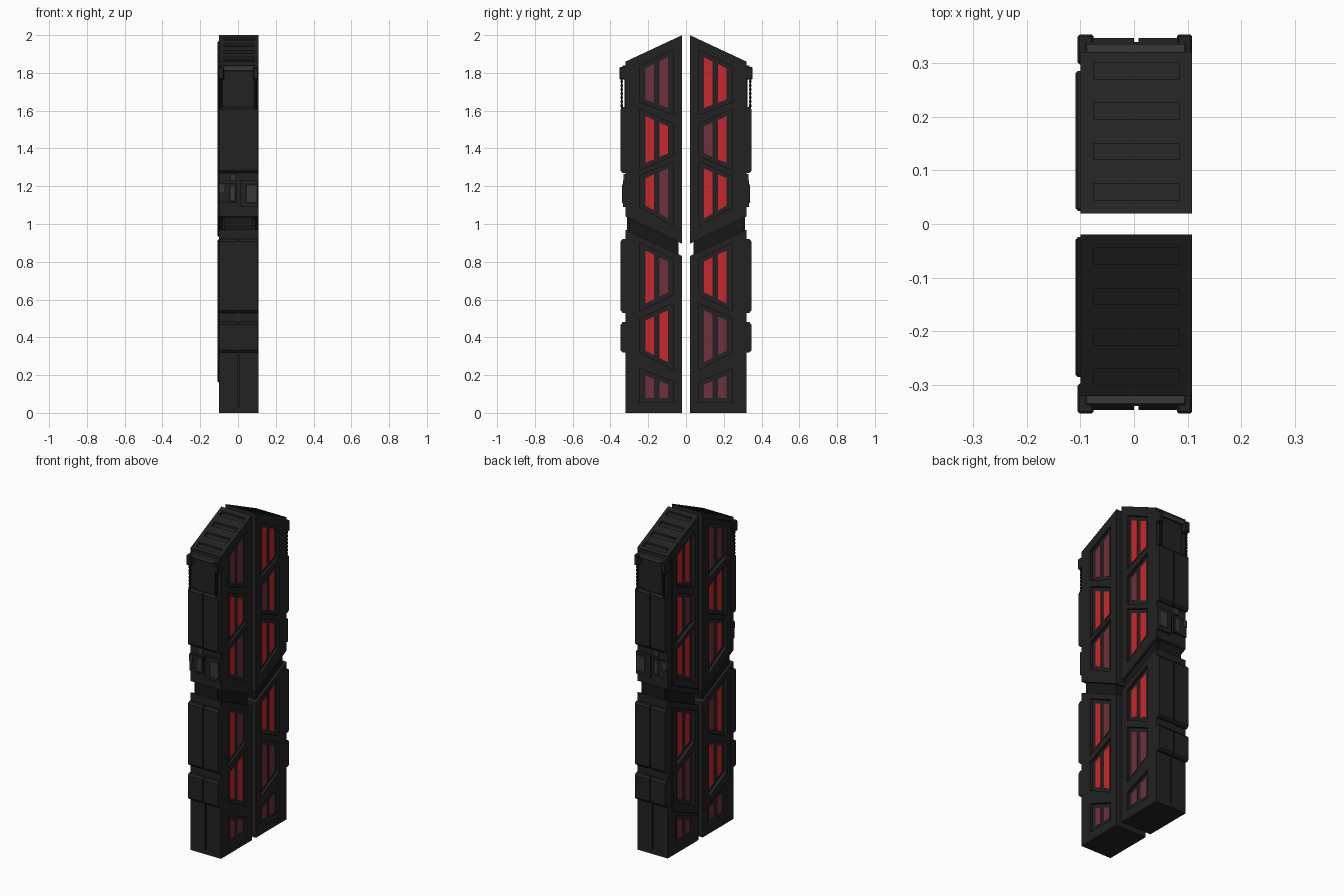
import bpy, bmesh, math
from mathutils import Matrix

if "Cube" in bpy.data.objects:
    bpy.data.objects.remove(bpy.data.objects["Cube"])


def material(name, rgb):
    m = bpy.data.materials.new(name)
    m.diffuse_color = (*rgb, 1)
    m.use_nodes = True
    m.node_tree.nodes["Principled BSDF"].inputs["Base Color"].default_value = m.diffuse_color
    return m


DARK = material("dark_shell", (0.016, 0.016, 0.016))
BLACK = material("black_core", (0.009, 0.009, 0.009))
GREY = material("mid_grey", (0.04, 0.04, 0.04))
BRIGHT = material("bright_red", (0.60, 0.02, 0.026))
DIM = material("dim_red", (0.16, 0.03, 0.043))


def add_prism(bm, pts, x0, x1, s):
    """Extrude a (depth, height) outline along x; s = -1 front tower, 1 back tower."""
    a = [bm.verts.new((x0, s * d, z)) for d, z in pts]
    b = [bm.verts.new((x1, s * d, z)) for d, z in pts]
    n = len(pts)
    bm.faces.new(a)
    bm.faces.new(b)
    for i in range(n):
        j = (i + 1) % n
        bm.faces.new((a[i], a[j], b[j], b[i]))


def finish(name, bm, mat):
    bmesh.ops.recalc_face_normals(bm, faces=bm.faces)
    me = bpy.data.meshes.new(name)
    bm.to_mesh(me)
    bm.free()
    me.materials.append(mat)
    ob = bpy.data.objects.new(name, me)
    bpy.context.collection.objects.link(ob)
    return ob


def prism(name, pts, x0, x1, s, mat=DARK, bevel=0):
    bm = bmesh.new()
    add_prism(bm, pts, x0, x1, s)
    ob = finish(name, bm, mat)
    if bevel:
        m = ob.modifiers.new("bevel", "BEVEL")
        m.width = bevel
        m.segments = 1
    return ob


def box(name, x, d, z, s, mat=DARK, bevel=0):
    pts = [(d[0], z[0]), (d[1], z[0]), (d[1], z[1]), (d[0], z[1])]
    return prism(name, pts, x[0], x[1], s, mat, bevel)


def cut(ob, cutter):
    m = ob.modifiers.new("cut", "BOOLEAN")
    m.operation = "DIFFERENCE"
    m.solver = "EXACT"
    m.object = cutter


OUT, INN = 0.245, 0.07
# window frames: top at outer/inner edge, bottom at outer/inner edge
WINDOWS = [(1.835, 1.92, 1.645, 1.58), (1.61, 1.53, 1.285, 1.36),
           (1.255, 1.33, 1.09, 0.99), (0.90, 0.815, 0.54, 0.625),
           (0.50, 0.58, 0.32, 0.23), (0.235, 0.165, 0.055, 0.055)]
PANES = [(0.215, 0.17), (0.14, 0.095)]
# lit pattern per tower, (outer, inner) pane of each window
LIT = {-1: ["00", "11", "10", "10", "11", "00"],
       1: ["11", "10", "11", "11", "00", "00"]}


def lerp(a, b, d):
    return a + (b - a) * (OUT - d) / (OUT - INN)


def roof(d):
    return 2.0 - 0.4667 * (d - 0.02)


def window_outline(w):
    return [(OUT, w[0]), (INN, w[1]), (INN, w[3]), (OUT, w[2])]


def ridged_rod(name, x, d, z0, z1, s):
    bm = bmesh.new()
    n = 15
    h = (z1 - z0) / n
    for i in range(n):
        r = 0.007 if i % 2 else 0.0045
        bmesh.ops.create_cone(bm, cap_ends=True, segments=8, radius1=r, radius2=r, depth=h,
                              matrix=Matrix.Translation((x, s * d, z0 + h * (i + 0.5))))
    return finish(name, bm, BLACK)


for s, tag in ((-1, "front"), (1, "back")):
    # main shells
    upper = prism(tag + "_upper_shell", [(0.02, 2.0), (0.32, 1.86), (0.32, 1.04), (0.02, 0.895)],
                  -0.10, 0.108, s)
    lower = prism(tag + "_lower_shell", [(0.02, 0.83), (0.32, 0.97), (0.32, 0), (0.02, 0)],
                  -0.10, 0.108, s)
    # dark joint between the two shells
    prism(tag + "_joint", [(0.04, 0.80), (0.04, 0.95), (0.30, 1.07), (0.30, 0.92)], -0.085, 0.093, s, BLACK)
    box(tag + "_joint_block", (-0.075, 0.08), (0.28, 0.312), (0.95, 1.045), s, BLACK)

    # raised frame panels on the left side
    up_panel = prism(tag + "_upper_frame", [(0.024, 1.97), (0.285, 1.85), (0.285, 1.05), (0.024, 0.93)],
                     -0.109, -0.095, s, DARK, 0.005)
    low_panel = prism(tag + "_lower_frame", [(0.024, 0.80), (0.285, 0.92), (0.285, 0.278), (0.024, 0.16)],
                      -0.109, -0.095, s, DARK, 0.005)

    # cutters for window recesses, roof slots and the base groove
    bm = bmesh.new()
    for w in WINDOWS:
        add_prism(bm, window_outline(w), 0.093, 0.13, s)
        add_prism(bm, window_outline(w), -0.13, -0.088, s)
    for d in (0.045, 0.12, 0.195, 0.27):
        e = d + 0.03
        add_prism(bm, [(d, roof(d) + 0.02), (e, roof(e) + 0.02), (e, roof(e) - 0.012), (d, roof(d) - 0.012)],
                  -0.075, 0.085, s)
    add_prism(bm, [(0.312, 0.03), (0.34, 0.03), (0.34, 0.31), (0.312, 0.31)], 0.0, 0.008, s)
    cutter = finish(tag + "_cutter", bm, DARK)
    cutter.hide_render = True
    cutter.hide_viewport = True
    for ob in (upper, lower, up_panel, low_panel):
        cut(ob, cutter)

    # glowing panes on both sides
    for i, w in enumerate(WINDOWS):
        for (a, b), lit in zip(PANES, LIT[s][i]):
            pts = [(a, lerp(w[0], w[1], a) - 0.025), (b, lerp(w[0], w[1], b) - 0.025),
                   (b, lerp(w[2], w[3], b) + 0.025), (a, lerp(w[2], w[3], a) + 0.025)]
            mat = BRIGHT if lit == "1" else DIM
            prism(f"{tag}_pane_right", pts, 0.091, 0.096, s, mat)
            prism(f"{tag}_pane_left", pts, -0.091, -0.086, s, mat)

    # armour plates on the narrow face, split by a centre groove
    for z0, z1 in ((1.27, 1.62), (0.53, 0.92), (0.32, 0.48)):
        for x0, x1 in ((-0.10, 0.0), (0.008, 0.107)):
            prism(tag + "_armour_plate", [(0.31, z0), (0.335, z0), (0.346, z0 + 0.012),
                                          (0.346, z1 - 0.012), (0.335, z1), (0.31, z1)], x0, x1, s)
        box(tag + "_plate_core", (-0.01, 0.015), (0.31, 0.339), (z0 + 0.005, z1 - 0.005), s)

    # top bracket with ridged rods
    box(tag + "_bracket_bar", (-0.09, 0.097), (0.31, 0.337), (1.81, 1.84), s, GREY, 0.003)
    for x0, x1, xr in ((-0.105, -0.075, -0.09), (0.08, 0.108, 0.093)):
        box(tag + "_bracket_end", (x0, x1), (0.297, 0.353), (1.765, 1.83), s, DARK, 0.004)
        ridged_rod(tag + "_rod", xr, 0.340, 1.61, 1.77, s)
    box(tag + "_bracket_panel", (-0.065, 0.07), (0.31, 0.326), (1.62, 1.81), s)

    # small machinery blocks above the joint
    box(tag + "_machine_block", (-0.10, -0.005), (0.31, 0.33), (1.11, 1.215), s)
    box(tag + "_machine_block", (0.01, 0.107), (0.31, 0.333), (1.09, 1.23), s)
    box(tag + "_machine_cover", (-0.045, -0.012), (0.32, 0.335), (1.12, 1.205), s, GREY, 0.003)
    box(tag + "_machine_cover", (0.042, 0.103), (0.32, 0.339), (1.11, 1.21), s, GREY, 0.003)
    box(tag + "_machine_stub", (-0.04, -0.012), (0.31, 0.33), (1.23, 1.265), s, GREY)
    box(tag + "_machine_stub", (-0.10, -0.075), (0.32, 0.334), (1.17, 1.21), s, GREY)
